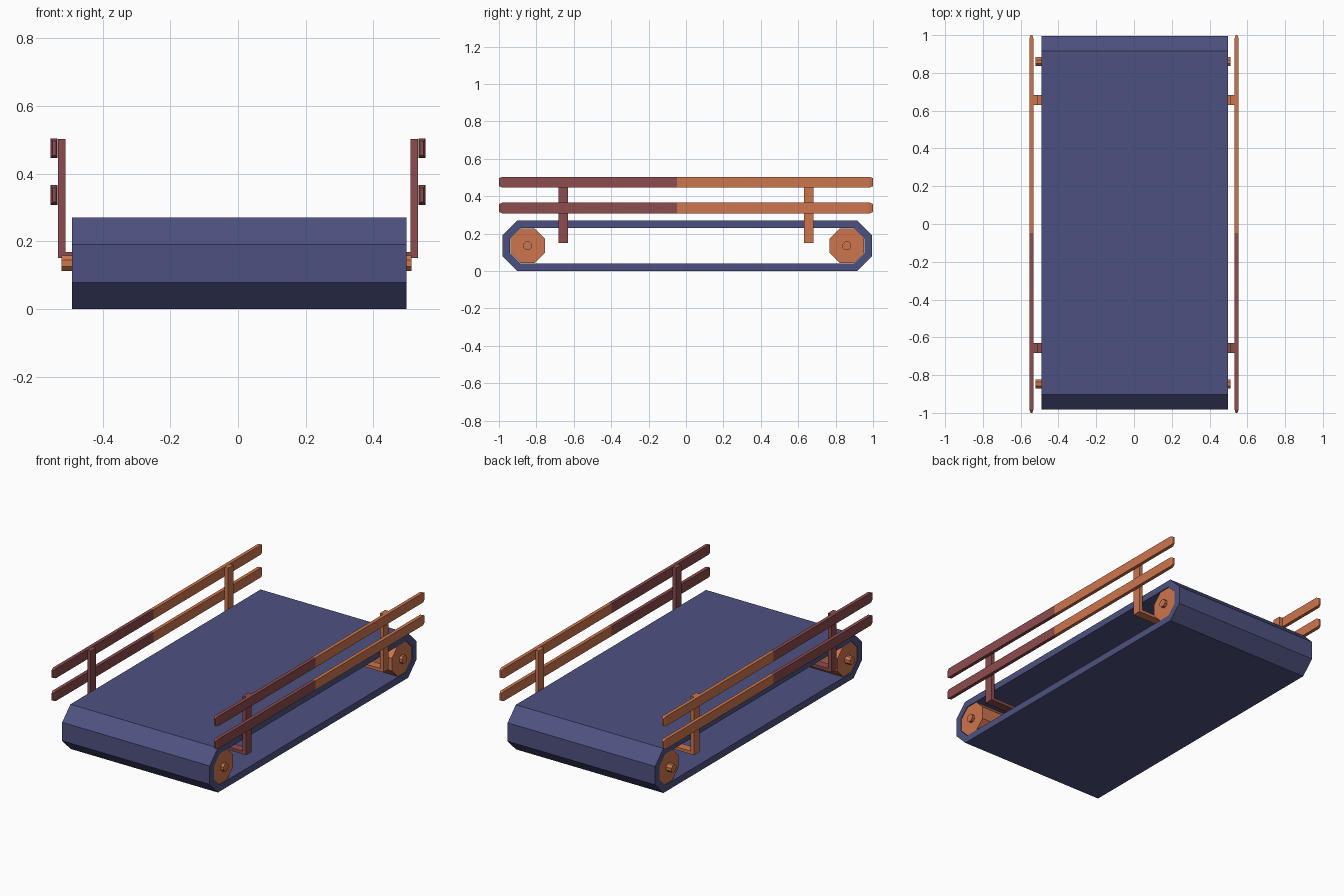
import bpy, bmesh, math

if "Cube" in bpy.data.objects:
    bpy.data.objects.remove(bpy.data.objects["Cube"])


def material(name, rgb):
    m = bpy.data.materials.new(name)
    m.diffuse_color = (*rgb, 1)
    m.use_nodes = True
    m.node_tree.nodes["Principled BSDF"].inputs["Base Color"].default_value = m.diffuse_color
    return m


BLUE = material("belt blue", (0.076, 0.083, 0.216))
ORANGE = material("orange", (0.610, 0.180, 0.076))
RED = material("dull red", (0.262, 0.072, 0.076))


def finish(name, bm, mats):
    bmesh.ops.recalc_face_normals(bm, faces=bm.faces)
    me = bpy.data.meshes.new(name)
    bm.to_mesh(me)
    bm.free()
    for m in mats:
        me.materials.append(m)
    ob = bpy.data.objects.new(name, me)
    bpy.context.collection.objects.link(ob)
    return ob


def loft(name, rings, mats, closed=False, split=None):
    """Skin equal-sized rings of points; faces behind y=split get the second material."""
    bm = bmesh.new()
    vs = [[bm.verts.new(p) for p in r] for r in rings]
    n = len(vs[0])
    for i in range(len(vs) if closed else len(vs) - 1):
        a, b = vs[i], vs[(i + 1) % len(vs)]
        for j in range(n):
            bm.faces.new((a[j], a[(j + 1) % n], b[(j + 1) % n], b[j]))
    if not closed:
        bm.faces.new(vs[0])
        bm.faces.new(vs[-1])
    if split is not None:
        for f in bm.faces:
            f.material_index = int(f.calc_center_median().y > split)
    return finish(name, bm, mats)


def box(name, x0, x1, y0, y1, z0, z1, mat):
    ring = lambda y: [(x0, y, z0), (x1, y, z0), (x1, y, z1), (x0, y, z1)]
    return loft(name, [ring(y0), ring(y1)], [mat])


def octagon(x, yc, apothem, zc=0.135):
    r = apothem / math.cos(math.pi / 8)
    return [(x, yc + r * math.cos(a), zc + r * math.sin(a))
            for a in (math.pi / 8 + k * math.pi / 4 for k in range(8))]


FRONT, BACK = -0.847, 0.860     # roller centres
X0, X1 = -0.49, 0.498           # belt edges


# Belt: stretched octagon loop with thickness
def belt_loop(x, apothem):
    f, b = octagon(x, FRONT, apothem), octagon(x, BACK, apothem)
    return b[0:2] + f[2:6] + b[6:8]


loft("belt", [belt_loop(X0, 0.135), belt_loop(X1, 0.135),
              belt_loop(X1, 0.094), belt_loop(X0, 0.094)], [BLUE], closed=True)

# Rollers and their axles
for tag, y in (("front", FRONT), ("back", BACK)):
    loft(tag + "_roller", [octagon(X0 + 0.004, y, 0.0925), octagon(X1 - 0.004, y, 0.0925)], [ORANGE])
    loft(tag + "_axle", [octagon(-0.521, y, 0.023), octagon(0.512, y, 0.023)], [ORANGE])

# Crossbars under the belt with a post at each end
for tag, y, mat in (("front", -0.656, RED), ("back", 0.656, ORANGE)):
    box(tag + "_crossbar", -0.512, 0.512, y - 0.026, y + 0.026, 0.151, 0.169, mat)
    for side, s in (("left", -1), ("right", 1)):
        xs = sorted((s * 0.509, s * 0.532))
        box(f"{tag}_{side}_post", *xs, y - 0.026, y + 0.026, 0.151, 0.503, mat)


# Side rails with tapered ends, two-coloured along their length
def rail_ring(xc, y, zc, hx, hz):
    return [(xc - hx, y, zc - hz), (xc + hx, y, zc - hz),
            (xc + hx, y, zc + hz), (xc - hx, y, zc + hz)]


for side, s in (("left", -1), ("right", 1)):
    for level, z in (("lower", 0.337), ("upper", 0.475)):
        rings = [rail_ring(s * 0.543, y, z, hx, hz) for y, hx, hz in (
            (-1, 0.005, 0.021), (-0.982, 0.0105, 0.029), (-0.047, 0.0105, 0.029),
            (0.982, 0.0105, 0.029), (1, 0.005, 0.021))]
        loft(f"{level}_{side}_rail", rings, [RED, ORANGE], split=-0.047)
